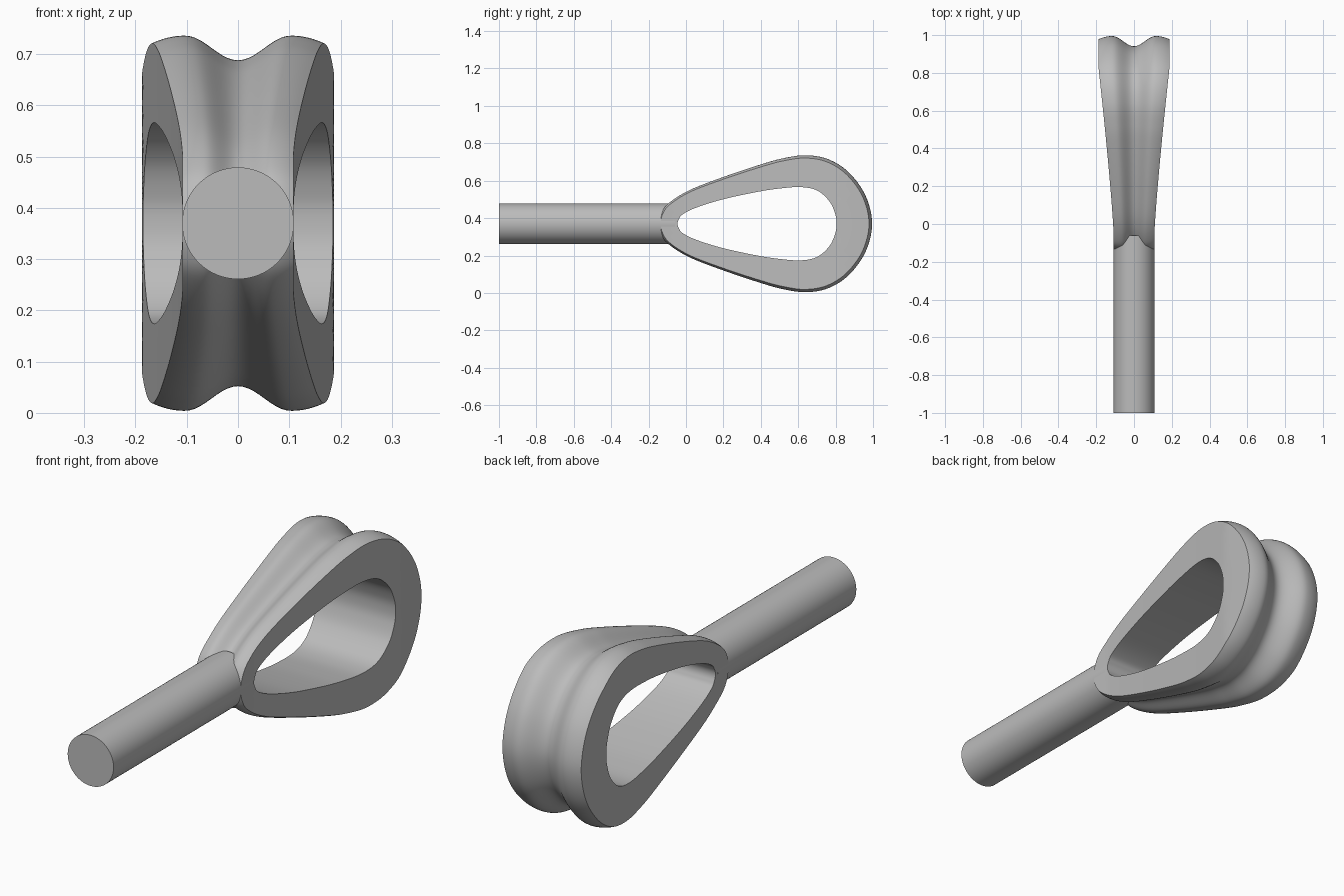
import bpy, bmesh, math
from mathutils import Vector

cube = bpy.data.objects.get("Cube")
if cube:
    bpy.data.objects.remove(cube)

MID_Z = 0.37
grey = bpy.data.materials.new("plain grey")
grey.use_nodes = True
grey.diffuse_color = (0.5, 0.5, 0.5, 1)
grey.node_tree.nodes["Principled BSDF"].inputs["Base Color"].default_value = (0.5, 0.5, 0.5, 1)

# Upper halves of the teardrop outlines: (y, height above the middle)
OUTER = [(-.145, 0), (-.132, .058), (-.09, .112), (.02, .18), (.2, .25), (.4, .317),
         (.52, .35), (.64, .366), (.76, .345), (.87, .275), (.96, .15), (.995, 0)]
INNER = [(-.045, 0), (-.038, .025), (-.015, .052), (.06, .088), (.2, .131), (.37, .168),
         (.49, .187), (.61, .196), (.7, .178), (.765, .122), (.797, .055), (.805, 0)]


def closed_curve(half, steps=8):
    """Mirror a half outline and smooth it into a closed loop."""
    pts = [Vector(p) for p in half] + [Vector((y, -h)) for y, h in half[-2:0:-1]]
    n, loop = len(pts), []
    for i in range(n):
        a, b, c, d = (pts[(i + k) % n] for k in (-1, 0, 1, 2))
        for s in range(steps):
            t = s / steps
            loop.append(0.5 * (2 * b + (c - a) * t + (2 * a - 5 * b + 4 * c - d) * t ** 2
                               + (3 * b - a - 3 * c + d) * t ** 3))
    return loop


def half_width(y):
    """The loop widens away from the handle."""
    t = min(max((y + .05) / .87, 0), 1)
    return .108 + .079 * t ** 1.2


def groove(u):
    """Inset of the rim surface across its width, u from -1 to 1."""
    u = abs(u)
    if u < .62:
        return .052 * (.5 + .5 * math.cos(math.pi * u / .62))
    return .016 * ((u - .62) / .38) ** 2


def make_object(name, bm):
    bmesh.ops.recalc_face_normals(bm, faces=bm.faces)
    mesh = bpy.data.meshes.new(name)
    bm.to_mesh(mesh)
    bm.free()
    mesh.materials.append(grey)
    obj = bpy.data.objects.new(name, mesh)
    bpy.context.collection.objects.link(obj)
    bpy.ops.object.select_all(action='DESELECT')
    obj.select_set(True)
    bpy.context.view_layer.objects.active = obj
    bpy.ops.object.shade_smooth_by_angle(angle=math.radians(30))
    return obj


# Grooved teardrop loop: one closed section per point of the outline
outer, inner = closed_curve(OUTER), closed_curve(INNER)
n, across, deep = len(outer), 32, 4
bm = bmesh.new()
sections = []
for i in range(n):
    tangent = (outer[(i + 1) % n] - outer[i - 1]).normalized()
    inward = Vector((tangent.y, -tangent.x))
    w = half_width(outer[i].x)
    section = []
    for k in range(across + 1):
        u = 2 * k / across - 1
        p = outer[i] + inward * groove(u) * w / .18
        section.append((u * half_width(p.x), p.x, p.y))
    edge = outer[i] + inward * groove(1) * w / .18
    right_side = []
    for k in range(1, deep + 1):
        p = edge.lerp(inner[i], k / deep)
        right_side.append((half_width(p.x), p.x, p.y))
    section += right_side + [(-x, y, h) for x, y, h in reversed(right_side)]
    sections.append([bm.verts.new((x, y, h + MID_Z)) for x, y, h in section])
m = len(sections[0])
for i in range(n):
    a, b = sections[i], sections[(i + 1) % n]
    for k in range(m):
        j = (k + 1) % m
        bm.faces.new((a[k], a[j], b[j], b[k]))
make_object("grooved_loop", bm)

# Round handle
bm = bmesh.new()
bmesh.ops.create_cone(bm, cap_ends=True, segments=64, radius1=.109, radius2=.109, depth=.94)
handle = make_object("handle", bm)
handle.rotation_euler.x = math.radians(90)
handle.location = (0, -.53, MID_Z)
